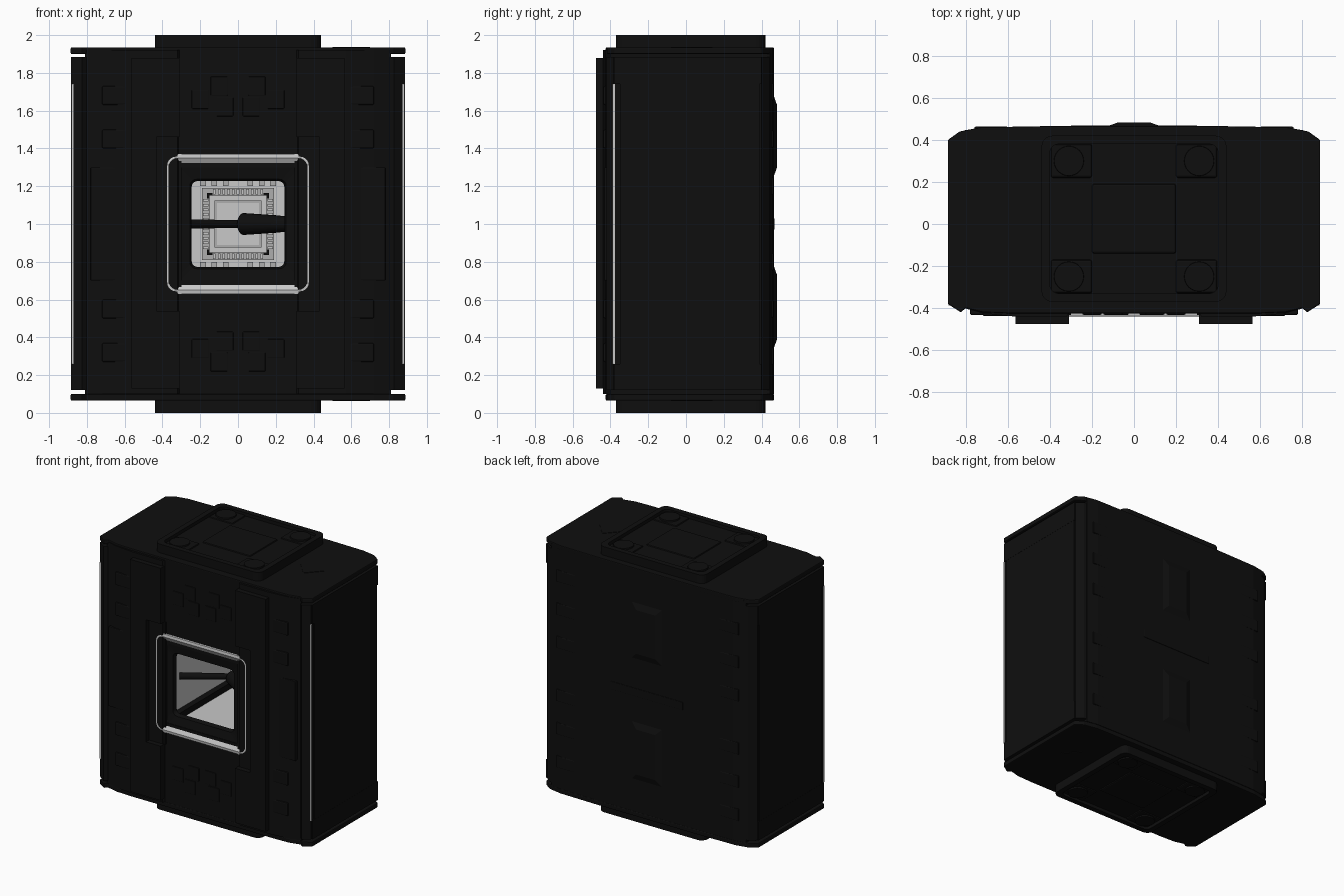
import bpy, bmesh, math
from mathutils import Vector

if "Cube" in bpy.data.objects:
    bpy.data.objects.remove(bpy.data.objects["Cube"], do_unlink=True)


def material(name, v):
    m = bpy.data.materials.new(name)
    m.use_nodes = True
    m.diffuse_color = (v, v, v, 1)
    b = m.node_tree.nodes["Principled BSDF"]
    b.inputs["Base Color"].default_value = (v, v, v, 1)
    b.inputs["Roughness"].default_value = 0.6
    return m


BLACK = material("near black", 0.0045)
LIGHT = material("light grey", 0.58)
MID = material("mid grey", 0.42)


def finish(name, bm, mat, bevel=0.0):
    bmesh.ops.recalc_face_normals(bm, faces=bm.faces)
    me = bpy.data.meshes.new(name)
    bm.to_mesh(me)
    bm.free()
    me.materials.append(mat)
    ob = bpy.data.objects.new(name, me)
    bpy.context.collection.objects.link(ob)
    if bevel:
        mod = ob.modifiers.new("Bevel", "BEVEL")
        mod.width, mod.segments, mod.limit_method = bevel, 2, "ANGLE"
    return ob


def box(name, x, y, z, mat=BLACK, bevel=0.0):
    """Box from (min, max) pairs on each axis."""
    bm = bmesh.new()
    bmesh.ops.create_cube(bm, size=1)
    for v in bm.verts:
        v.co = [r[0] if c < 0 else r[1] for c, r in zip(v.co, (x, y, z))]
    return finish(name, bm, mat, bevel)


def loft(name, rings, mat=BLACK, caps=True, loop=False, bevel=0.0):
    bm = bmesh.new()
    rows = [[bm.verts.new(p) for p in r] for r in rings]
    n = len(rows[0])
    for a, b in zip(rows, rows[1:] + (rows[:1] if loop else [])):
        for i in range(n):
            j = (i + 1) % n
            bm.faces.new((a[i], a[j], b[j], b[i]))
    if caps and not loop:
        bm.faces.new(rows[0])
        bm.faces.new(rows[-1])
    return finish(name, bm, mat, bevel)


def prism(name, outline, z0, z1, mat=BLACK, bevel=0.0):
    return loft(name, [[(x, y, z) for x, y in outline] for z in (z0, z1)], mat, bevel=bevel)


def rounded(w, h, r, steps=5):
    """Rounded rectangle outline from half sizes."""
    pts = []
    for k, (sx, sy) in enumerate(((1, 1), (-1, 1), (-1, -1), (1, -1))):
        for i in range(steps + 1):
            a = math.pi / 2 * (k + i / steps)
            pts.append((sx * (w - r) + r * math.cos(a), sy * (h - r) + r * math.sin(a)))
    return pts


def window_ring(name, sections, mat):
    rings = [[(x, y, 1 + z) for x, z in rounded(s, s - 0.018, r)] for s, y, r in sections]
    return loft(name, rings, mat, loop=True)


def cylinder(name, a, b, r0, r1, mat=BLACK, n=24):
    a, b = Vector(a), Vector(b)
    d = b - a
    bm = bmesh.new()
    bmesh.ops.create_cone(bm, cap_ends=True, segments=n, radius1=r0, radius2=r1, depth=d.length)
    bm.transform(d.to_track_quat("Z", "Y").to_matrix().to_4x4())
    bmesh.ops.translate(bm, verts=bm.verts, vec=(a + b) / 2)
    return finish(name, bm, mat)


def cut(ob, cutter):
    mod = ob.modifiers.new("Cut", "BOOLEAN")
    mod.object, mod.operation, mod.solver = cutter, "DIFFERENCE", "EXACT"
    bpy.context.view_layer.objects.active = ob
    bpy.ops.object.modifier_apply(modifier=mod.name)
    bpy.data.objects.remove(cutter, do_unlink=True)


def both(half):
    return half + [(-x, y) for x, y in reversed(half)]


# Core with a deep square chamber
core = prism("core", both([(0.31, -0.425), (0.32, -0.44), (0.57, -0.44), (0.72, -0.425), (0.81, -0.4),
                           (0.81, 0.445), (0.72, 0.46), (0.4, 0.466)]), 0.1, 1.92)
cut(core, box("chamber_cutter", (-0.3, 0.3), (-0.6, 0.34), (0.7, 1.3)))

# End lids and raised end plates with corner pads
lid = both([(0.6, -0.425), (0.72, -0.42), (0.8, -0.4), (0.825, -0.42), (0.886, -0.38),
            (0.886, 0.4), (0.83, 0.44), (0.73, 0.46), (0.4, 0.466)])
plate = [(x, y + 0.025) for x, y in rounded(0.44, 0.395, 0.05)]
for tag, s in (("top", 1), ("bottom", -1)):
    def zs(a, b):
        return sorted((1 + s * a, 1 + s * b))
    prism(tag + "_lid", lid, *zs(0.9, 0.935), bevel=0.006)
    raised = prism(tag + "_end_plate", plate, *zs(0.92, 1.0))
    pocket = [(x, y + 0.025) for x, y in rounded(0.4, 0.355, 0.04)]
    cut(raised, prism("pocket_cutter", pocket, *zs(0.975, 1.1)))
    box(tag + "_center_pad", (-0.2, 0.2), (-0.14, 0.19), zs(0.96, 0.985), bevel=0.01)
    for sx in (-1, 1):
        for y in (-0.25, 0.3):
            x = sx * 0.31
            box(tag + "_corner_pad", sorted((sx * 0.2, sx * 0.395)), (y - 0.08, y + 0.08),
                zs(0.96, 0.985), bevel=0.01)
            cylinder(tag + "_corner_boss", (x, y, 1 + s * 0.96), (x, y, 1 + s * 0.995), 0.075, 0.07)
    # Flat diamond panel beside the plate
    diamond = [(0.6 + 0.1 * a, 0.03 + 0.11 * b) for a, b in ((1, 0), (0, 1), (-1, 0), (0, -1))]
    prism(tag + "_diamond_panel", diamond, *zs(0.93, 0.938))

# Parts repeated on each flank
for tag, s in (("left", 1), ("right", -1)):
    def xs(a, b):
        return sorted((s * a, s * b))
    side = [(0.8, -0.4), (0.825, -0.42), (0.876, -0.385), (0.876, 0.4), (0.83, 0.44), (0.8, 0.445)]
    prism(tag + "_side_panel", [(s * x, y) for x, y in side], 0.12, 1.885)
    for z in ((0.12, 0.26), (1.74, 1.885)):
        box(tag + "_side_end_band", xs(0.86, 0.885), (-0.378, 0.4), z)
    box(tag + "_side_cover", xs(0.87, 0.884), (-0.35, 0.39), (0.26, 1.74))
    box(tag + "_light_strip", xs(0.872, 0.882), (-0.388, -0.377), (0.26, 1.74), LIGHT)

    # Front rail, notched around the window
    rail = box(tag + "_front_rail", xs(0.31, 0.565), (-0.477, -0.41), (0.13, 1.88))
    cut(rail, box("rail_cutter", xs(0.2, 0.432), (-0.6, -0.3), (0.54, 1.46)))
    box(tag + "_rail_seat", xs(0.3, 0.44), (-0.432, -0.405), (0.54, 1.46))

    # Shallow front flank plates, stacked
    box(tag + "_front_flank_plate", xs(0.58, 0.78), (-0.432, -0.4), (0.7, 1.3), bevel=0.005)
    for z in (0.32, 0.55, 1.45, 1.68):
        box(tag + "_front_flank_block", xs(0.59, 0.72), (-0.438, -0.4), (z - 0.05, z + 0.05), bevel=0.008)
    # Back flank blocks
    for z in (0.3, 0.55, 0.8, 1.2, 1.45, 1.7):
        box(tag + "_back_flank_block", xs(0.6, 0.76), (0.43, 0.463), (z - 0.045, z + 0.045), bevel=0.006)
    # Small relief tiles above and below the window
    for m in (-1, 1):
        for x, h in ((0.07, 0.62), (0.2, 0.66), (0.1, 0.73)):
            z = 1 + m * h
            box(tag + "_front_tile", xs(x - 0.045, x + 0.045), (-0.432, -0.42), (z - 0.05, z + 0.05), bevel=0.004)

# Long chamfered ribs on the back
for z0, z1 in ((0.34, 0.78), (1.25, 1.68)):
    def rib(x, y, inset):
        return [(-x, y, z0 + inset), (x, y, z0 + inset), (x, y, z1 - inset), (-x, y, z1 - inset)]
    loft("back_rib", [rib(0.13, 0.455, 0), rib(0.13, 0.464, 0), rib(0.08, 0.482, 0.05)])
box("back_center_seam", (-0.3, 0.3), (0.46, 0.469), (0.97, 1.03), bevel=0.003)

# Window: light bezel and dark inner frame
window_ring("window_bezel", [(0.392, -0.41, 0.05), (0.388, -0.438, 0.05), (0.368, -0.441, 0.045),
                             (0.335, -0.422, 0.04), (0.335, -0.4, 0.04)], LIGHT)
window_ring("window_inner_frame", [(0.34, -0.4, 0.04), (0.336, -0.424, 0.04), (0.255, -0.41, 0.035),
                                   (0.245, -0.38, 0.03)], BLACK)

# Light chamber lining, open to the front
bm = bmesh.new()
bmesh.ops.create_cube(bm, size=1)
for v in bm.verts:
    v.co = (v.co.x * 0.59, 0.33 if v.co.y > 0 else -0.38, 1 + v.co.z * 0.59)
bmesh.ops.delete(bm, geom=[f for f in bm.faces if f.normal.y < -0.5], context="FACES")
lining = finish("chamber_lining", bm, LIGHT)
if lining.data.polygons[0].normal.dot(lining.data.polygons[0].center - Vector((0, 0, 1))) > 0:
    lining.data.flip_normals()
for sx in (-1, 1):
    for sz in (-1, 1):
        box("chamber_corner_strip", sorted((sx * 0.25, sx * 0.296)), (-0.38, 0.33),
            sorted((1 + sz * 0.25, 1 + sz * 0.296)))

# Chip on the chamber's rear wall
def tile(name, half, y, mat, x=0.0, z=1.0):
    return box(name, (x - half, x + half), (y, 0.329), (z - half, z + half), mat)


tile("chip_base", 0.19, 0.31, MID)
tile("chip_body", 0.15, 0.295, LIGHT)
tile("chip_die_border", 0.125, 0.285, MID)
tile("chip_die", 0.112, 0.278, LIGHT)
for i in range(-5, 6):
    p = i * 0.025
    for s in (-1, 1):
        c = s * 0.17
        box("chip_pin", (p - 0.007, p + 0.007), (0.3, 0.32), (1 + c - 0.014, 1 + c + 0.014), LIGHT)
        box("chip_pin", (c - 0.014, c + 0.014), (0.3, 0.32), (1 + p - 0.007, 1 + p + 0.007), LIGHT)
for sx in (-1, 1):
    for sz in (-1, 1):
        tile("chip_corner_contact", 0.014, 0.296, BLACK, sx * 0.15, 1 + sz * 0.15)
        for k in (0.05, 0.11, 0.17):
            box("chip_trace", sorted((sx * k, sx * (k + 0.03))), (0.315, 0.329),
                sorted((1 + sz * 0.2, 1 + sz * 0.28)), MID)

# Struts reaching from the walls to the middle of the chamber
cylinder("left_strut_tip", (0.29, -0.28, 1), (0.2, -0.22, 1), 0.04, 0.045)
cylinder("left_strut", (0.22, -0.23, 1), (0.03, -0.09, 1), 0.045, 0.058)
cylinder("right_strut", (-0.29, -0.28, 1), (0.04, -0.06, 1), 0.025, 0.02)
for ob in [o for o in bpy.data.objects if "strut" in o.name or "boss" in o.name]:
    bpy.ops.object.select_all(action="DESELECT")
    ob.select_set(True)
    bpy.context.view_layer.objects.active = ob
    bpy.ops.object.shade_smooth_by_angle(angle=math.radians(40))
